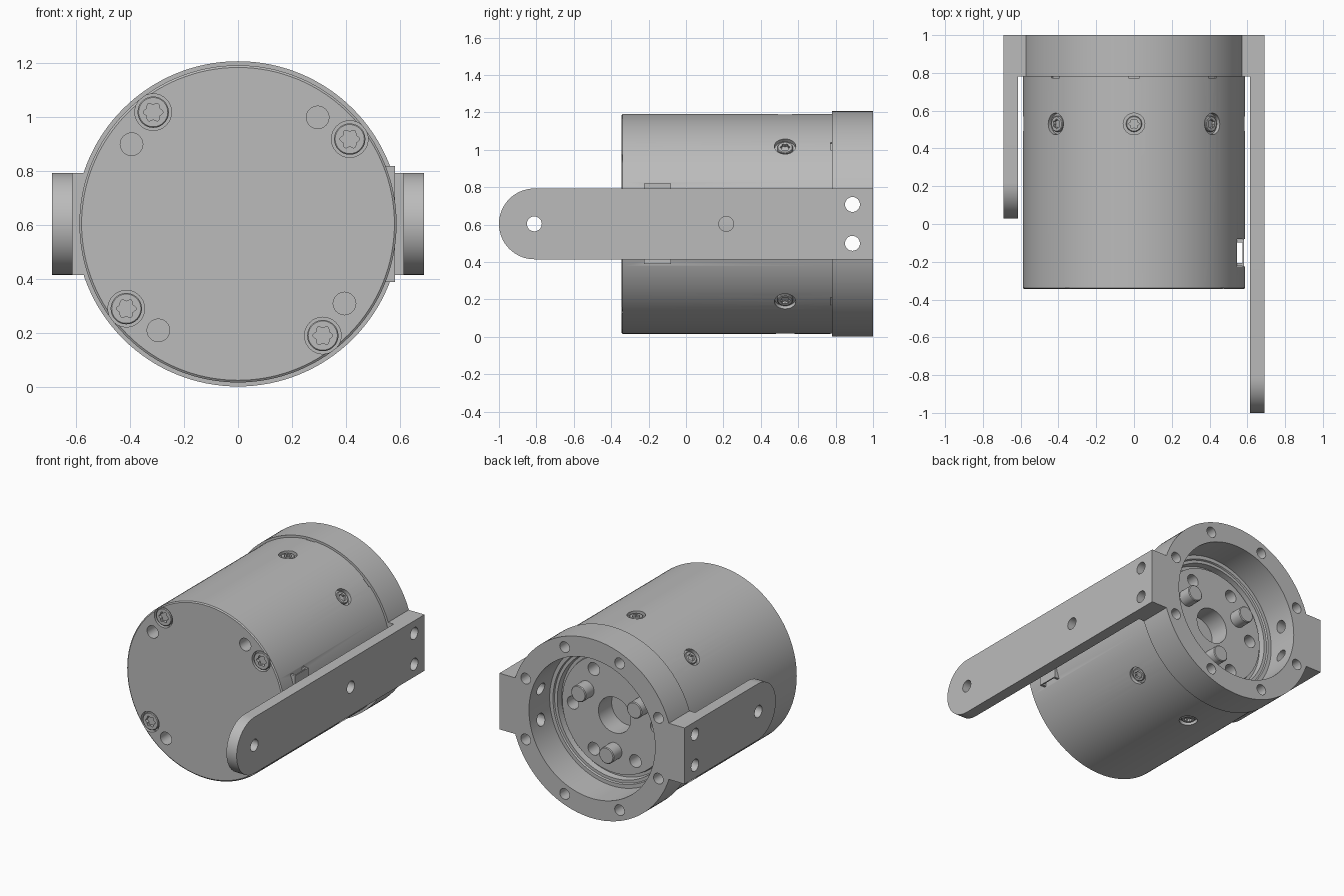
import bpy, bmesh, math
from mathutils import Matrix, Vector

if "Cube" in bpy.data.objects:
    bpy.data.objects.remove(bpy.data.objects["Cube"])

GREY = bpy.data.materials.new("machined_grey")
GREY.use_nodes = True
GREY.diffuse_color = (0.5, 0.5, 0.5, 1)
GREY.node_tree.nodes["Principled BSDF"].inputs["Base Color"].default_value = (0.5, 0.5, 0.5, 1)

CZ = 0.604                      # height of the main axis
BODY_R, RING_R, BORE_R = 0.588, 0.603, 0.47
FRONT, SEAT, BACK = -0.345, 0.78, 1.0


def frame(center, axis):
    """Local z along axis, origin at center."""
    return Matrix.Translation(center) @ Vector(axis).to_track_quat('Z', 'Y').to_matrix().to_4x4()


def around(radius, degrees, y):
    """Point on a circle around the main axis."""
    a = math.radians(degrees)
    return Vector((radius * math.cos(a), y, CZ + radius * math.sin(a)))


def loft(bm, rings, matrix, n=24, closed=False):
    """Join circles given as (radius, height, lobe size)."""
    loops = []
    for r, h, *lobe in rings:
        k = lobe[0] if lobe else 0
        loop = []
        for i in range(n):
            a = math.tau * i / n
            rr = r + k * math.cos(6 * a)
            loop.append(bm.verts.new(matrix @ Vector((rr * math.cos(a), rr * math.sin(a), h))))
        loops.append(loop)
    pairs = list(zip(loops, loops[1:]))
    if closed:
        pairs.append((loops[-1], loops[0]))
    else:
        bm.faces.new(loops[0])
        bm.faces.new(loops[-1])
    for a, b in pairs:
        for i in range(n):
            j = (i + 1) % n
            bm.faces.new((a[i], a[j], b[j], b[i]))


def rod(bm, center, axis, r, low, high, n=24):
    loft(bm, [(r, low), (r, high)], frame(center, axis), n)


def box(bm, center, size, rotation=Matrix()):
    m = Matrix.Translation(center) @ rotation @ Matrix.Diagonal((*size, 1))
    bmesh.ops.create_cube(bm, size=1, matrix=m)


def finish(name, bm):
    bmesh.ops.recalc_face_normals(bm, faces=bm.faces)
    mesh = bpy.data.meshes.new(name)
    bm.to_mesh(mesh)
    bm.free()
    mesh.materials.append(GREY)
    ob = bpy.data.objects.new(name, mesh)
    bpy.context.collection.objects.link(ob)
    return ob


def activate(ob):
    bpy.ops.object.select_all(action='DESELECT')
    ob.select_set(True)
    bpy.context.view_layer.objects.active = ob


def combine(ob, tool, operation):
    mod = ob.modifiers.new("boolean", 'BOOLEAN')
    mod.operation, mod.solver, mod.object = operation, 'EXACT', tool
    activate(ob)
    bpy.ops.object.modifier_apply(modifier=mod.name)
    bpy.data.objects.remove(tool)


def smooth(ob):
    activate(ob)
    bpy.ops.object.shade_smooth_by_angle(angle=math.radians(30))


AXIS = frame((0, 0, CZ), (0, 1, 0))
FRONT_SCREWS = [around(0.52, 37.2 + 90 * i, FRONT) for i in range(4)]

# Main housing with the recessed output plate
bm = bmesh.new()
loft(bm, [(0.58, FRONT), (BODY_R, FRONT + 0.006), (BODY_R, SEAT), (0.445, SEAT),
          (0.44, 0.77), (0.42, 0.77), (0.415, 0.73), (0.395, 0.73), (0.39, 0.76),
          (0.12, 0.76), (0.12, 0.62)], AXIS, 128)
housing = finish("housing", bm)

# Housing cuts: screw pockets, front holes, plate holes, seat notches, cable flat
bm = bmesh.new()
for p in FRONT_SCREWS:
    rod(bm, p, (0, -1, 0), 0.068, -0.03, 0.02, 32)
for i in range(4):
    rod(bm, around(0.493, 53.2 + 90 * i, FRONT), (0, -1, 0), 0.042, -0.1, 0.02)
for i in range(6):
    rod(bm, around(0.31, 60 * i, 0.76), (0, 1, 0), 0.043, -0.1, 0.02)
for i in range(8):
    out = around(1, 45 * i, 0) - Vector((0, 0, CZ))
    rod(bm, around(BODY_R, 45 * i, 0.53), out, 0.057, -0.025, 0.03, 32)
    box(bm, around(BODY_R, 45 * i, SEAT - 0.002), (0.02, 0.012, 0.06),
        Matrix.Rotation(math.radians(-45 * i), 4, 'Y'))
box(bm, (0.645, -0.152, CZ), (0.2, 0.145, 0.6))
combine(housing, finish("housing_cutter", bm), 'DIFFERENCE')
smooth(housing)

# Mounting ring
bm = bmesh.new()
loft(bm, [(RING_R, SEAT), (RING_R, BACK), (BORE_R, BACK), (BORE_R, SEAT)], AXIS, 128, closed=True)
bracket = finish("mounting_ring_with_arms", bm)


# Side arms with a rounded end and a foot that meets the ring
def arm(side, tip):
    half = 0.189
    bm = bmesh.new()
    outline = [(BACK, -half), (BACK, half)]
    for i in range(33):
        a = math.pi * i / 32
        outline.append((tip + half - half * math.sin(a), half * math.cos(a)))
    face = bm.faces.new([bm.verts.new((side * 0.614, y, CZ + z)) for y, z in outline])
    out = bmesh.ops.extrude_face_region(bm, geom=[face])
    moved = [g for g in out["geom"] if isinstance(g, bmesh.types.BMVert)]
    bmesh.ops.translate(bm, verts=moved, vec=(side * 0.076, 0, 0))
    part = finish("arm", bm)
    foot = bmesh.new()
    box(foot, (side * 0.585, (SEAT + BACK) / 2, CZ), (0.13, BACK - SEAT, 2 * half))
    combine(part, finish("arm_foot", foot), 'UNION')
    return part


combine(bracket, arm(1, -1.0), 'UNION')
combine(bracket, arm(-1, 0.03), 'UNION')

# Bolt holes in the ring and cross holes in the arms
bm = bmesh.new()
for i in range(8):
    rod(bm, around(0.535, 22.5 + 45 * i, BACK), (0, 1, 0), 0.036, -0.15, 0.02)
for side in (-1, 1):
    for z in (-0.104, 0.104):
        rod(bm, (side * 0.6, 0.89, CZ + z), (1, 0, 0), 0.04, -0.2, 0.2)
    rod(bm, (side * 0.65, 0.215, CZ), (1, 0, 0), 0.04, -0.05, 0.05)
rod(bm, (0.65, -0.811, CZ), (1, 0, 0), 0.04, -0.05, 0.05)
combine(bracket, finish("bracket_cutter", bm), 'DIFFERENCE')
smooth(bracket)

# Drive pins on the output plate
bm = bmesh.new()
for i in range(3):
    loft(bm, [(0.055, -0.01), (0.055, 0.085), (0.05, 0.09)],
         frame(around(0.24, 30 + 120 * i, 0.76), (0, 1, 0)), 32)
smooth(finish("drive_pins", bm))


# Screws with six-lobed sockets
def screw(bm, center, axis, r, top, bottom):
    lobe = r * 0.08
    loft(bm, [(r, bottom), (r, top - 0.004), (r - 0.004, top),
              (r * 0.55, top, lobe), (r * 0.55, top - 0.02, lobe)], frame(center, axis), 48)


bm = bmesh.new()
for p in FRONT_SCREWS:
    screw(bm, p, (0, -1, 0), 0.058, -0.003, -0.035)
smooth(finish("front_screws", bm))

bm = bmesh.new()
for i in range(8):
    out = around(1, 45 * i, 0) - Vector((0, 0, CZ))
    screw(bm, around(BODY_R, 45 * i, 0.53), out, 0.042, -0.008, -0.03)
smooth(finish("side_screws", bm))

# Cable connector on the housing flat
bm = bmesh.new()
box(bm, (0.578, -0.152, CZ), (0.008, 0.145, 0.43))
for y in (-0.215, -0.09):
    box(bm, (0.562, y, CZ), (0.035, 0.015, 0.43))
finish("cable_connector", bm)
